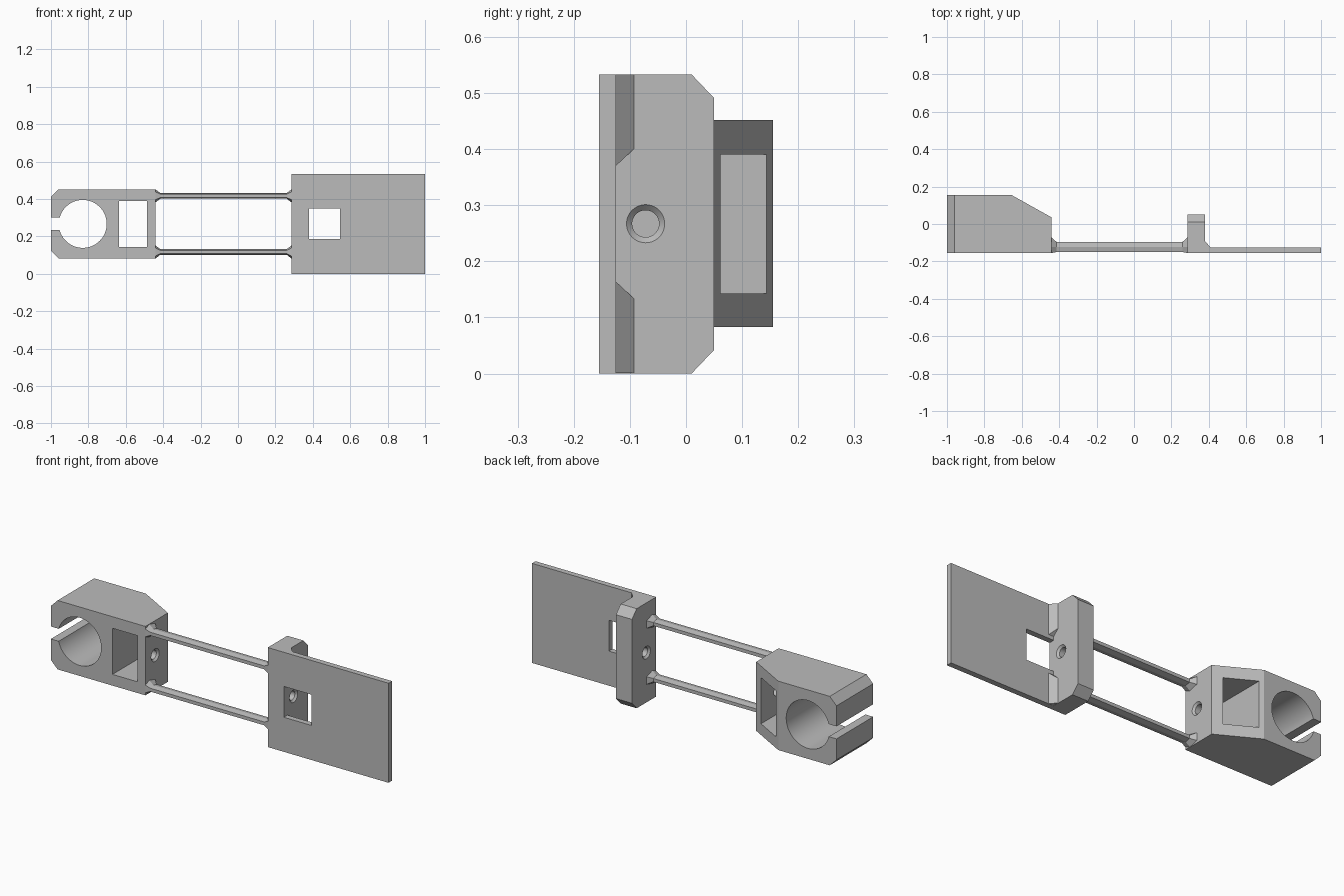
import bpy, bmesh, math
from mathutils import Vector

cube = bpy.data.objects.get("Cube")
if cube:
    bpy.data.objects.remove(cube, do_unlink=True)

GREY = bpy.data.materials.new("light grey plastic")
GREY.use_nodes = True
GREY.diffuse_color = (0.5, 0.5, 0.5, 1)
GREY.node_tree.nodes["Principled BSDF"].inputs["Base Color"].default_value = (0.5, 0.5, 0.5, 1)

MID_Z = 0.267          # height of the symmetry plane
FRONT = -0.155         # flat front shared by all parts
HOLE_Y = -0.072


def loft(name, rings):
    """Closed solid through matching rings of points."""
    bm = bmesh.new()
    loops = [[bm.verts.new(p) for p in ring] for ring in rings]
    n = len(loops[0])
    for a, b in zip(loops, loops[1:]):
        for i in range(n):
            j = (i + 1) % n
            bm.faces.new((a[i], a[j], b[j], b[i]))
    bm.faces.new(loops[0])
    bm.faces.new(loops[-1])
    bmesh.ops.recalc_face_normals(bm, faces=bm.faces)
    mesh = bpy.data.meshes.new(name)
    bm.to_mesh(mesh)
    bm.free()
    mesh.materials.append(GREY)
    obj = bpy.data.objects.new(name, mesh)
    bpy.context.collection.objects.link(obj)
    return obj


def prism(name, profile, axis, lo, hi):
    """Extrude a 2D profile along one axis."""
    def place(p, t):
        p = list(p)
        p.insert(axis, t)
        return Vector(p)
    return loft(name, [[place(p, t) for p in profile] for t in (lo, hi)])


def rect(u0, u1, v0, v1):
    return [(u0, v0), (u1, v0), (u1, v1), (u0, v1)]


def circle(u, v, r, n=64):
    return [(u + r * math.cos(math.tau * i / n), v + r * math.sin(math.tau * i / n)) for i in range(n)]


def combine(obj, other, operation="DIFFERENCE"):
    other.hide_render = True
    mod = obj.modifiers.new("cut", "BOOLEAN")
    mod.operation, mod.solver, mod.object = operation, "EXACT", other
    bpy.context.view_layer.objects.active = obj
    bpy.ops.object.modifier_apply(modifier=mod.name)
    bpy.data.objects.remove(other, do_unlink=True)


def bolt_hole(obj, stations):
    """Cut a turned hole along x from (x, radius) stations."""
    rings = [[(x, y, z) for y, z in circle(HOLE_Y, MID_Z, r, 40)] for x, r in stations]
    combine(obj, loft("hole_cutter", rings))


def smooth(obj):
    bpy.ops.object.select_all(action="DESELECT")
    obj.select_set(True)
    bpy.context.view_layer.objects.active = obj
    bpy.ops.object.shade_smooth_by_angle(angle=math.radians(25))


# Clamp block: plan outline crossed with the chamfered front outline
clamp = prism("clamp_block", [(-1, FRONT), (-0.44, FRONT), (-0.44, 0.035), (-0.655, 0.155), (-1, 0.155)],
              2, 0.083, 0.452)
outline = [(-1, 0.123), (-0.96, 0.083), (-0.4, 0.083), (-0.4, 0.452), (-0.96, 0.452), (-1, 0.412)]
combine(clamp, prism("outline", outline, 1, -0.3, 0.3), "INTERSECT")
combine(clamp, prism("bore", circle(-0.83, MID_Z, 0.128, 96), 1, -0.3, 0.3))
combine(clamp, prism("slot", rect(-1.1, -0.9, 0.235, 0.302), 1, -0.3, 0.3))
combine(clamp, prism("window", rect(-0.635, -0.487, 0.143, 0.39), 1, -0.3, 0.3))
bolt_hole(clamp, [(-0.5, 0.024), (-0.45, 0.024), (-0.44, 0.034), (-0.43, 0.044)])
smooth(clamp)

# Mounting plate with the upright end block
mount = prism("mounting_plate", rect(0.285, 1, 0, 0.533), 1, FRONT, -0.125)
block = [(FRONT, 0), (0.01, 0), (0.05, 0.042), (0.05, 0.491), (0.01, 0.533), (FRONT, 0.533)]
combine(mount, prism("end_block", block, 0, 0.285, 0.38), "UNION")
combine(mount, prism("window", rect(0.38, 0.545, 0.185, 0.35), 1, -0.3, -0.1))
bolt_hole(mount, [(0.275, 0.044), (0.285, 0.034), (0.295, 0.024),
                  (0.37, 0.024), (0.38, 0.034), (0.39, 0.044)])
smooth(mount)

# Rods with flared ends, and the gussets behind the plate, above and below
SECTION = [(-1, -0.6), (0, -1), (1, -0.6), (1, 0.6), (0, 1), (-1, 0.6)]
FLARES = [(-0.445, 0.05, 0.034), (-0.44, 0.05, 0.034), (-0.415, 0.0275, 0.015),
          (0.26, 0.0275, 0.015), (0.285, 0.05, 0.034), (0.29, 0.05, 0.034)]
for side, label in ((1, "upper"), (-1, "lower")):
    z = MID_Z + side * 0.15
    loft(label + "_rod", [[(x, max(FRONT, -0.1225 + u * ry), z + v * rz) for u, v in SECTION]
                          for x, ry, rz in FLARES])
    corner = [(0.38, -0.125, 0.103), (0.38, -0.093, 0.133), (0.41, -0.125, 0.103)]
    loft(label + "_gusset", [[(x, y, MID_Z + side * dz) for x, y, dz in corner],
                             [(x, y, MID_Z + side * 0.266) for x, y, dz in corner]])
